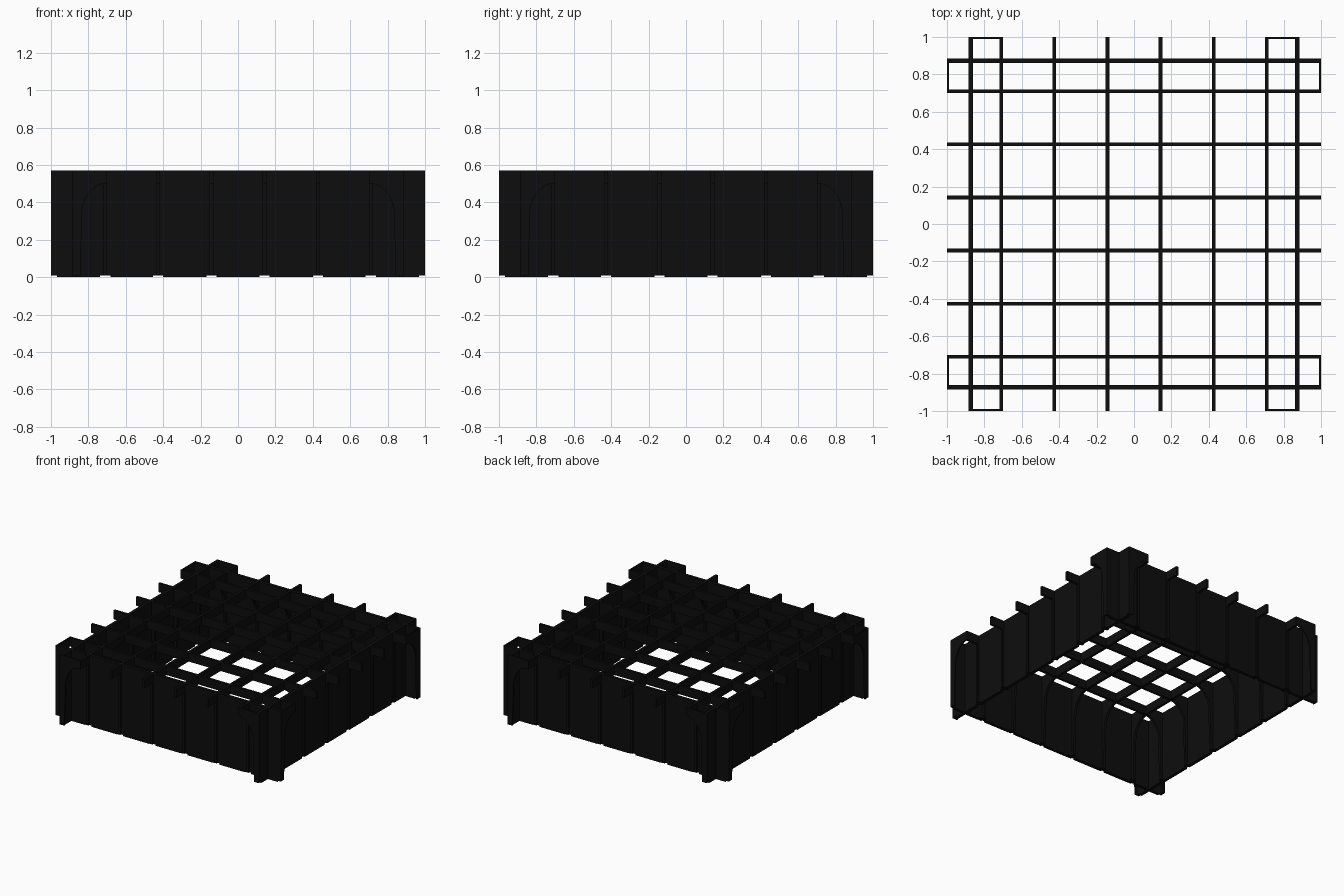
import bpy, bmesh, math
from mathutils import Matrix, Vector

if "Cube" in bpy.data.objects:
    bpy.data.objects.remove(bpy.data.objects["Cube"])

black = bpy.data.materials.new("black_plastic")
black.diffuse_color = (0.004, 0.004, 0.004, 1)
black.use_nodes = True
black.node_tree.nodes["Principled BSDF"].inputs["Base Color"].default_value = black.diffuse_color

RIBS = [-0.71, -0.427, -0.142, 0.142, 0.427, 0.71]
TOP, BAR_Z, BASE = 0.57, 0.50, 0.01


def finish(name, bm):
    bmesh.ops.recalc_face_normals(bm, faces=bm.faces[:])
    me = bpy.data.meshes.new(name)
    bm.to_mesh(me)
    bm.free()
    me.materials.append(black)
    ob = bpy.data.objects.new(name, me)
    bpy.context.collection.objects.link(ob)


def box(bm, lo, hi, rot):
    lo, hi = Vector(lo), Vector(hi)
    m = rot @ Matrix.Translation((lo + hi) / 2) @ Matrix.Diagonal((*(hi - lo), 1))
    bmesh.ops.create_cube(bm, size=1, matrix=m)


def prism(bm, pts, depth, rot):
    """Extrude a closed outline of 3D points along the depth vector."""
    f = bm.faces.new([bm.verts.new(rot @ Vector(p)) for p in pts])
    r = bmesh.ops.extrude_face_region(bm, geom=[f])
    vs = [v for v in r["geom"] if isinstance(v, bmesh.types.BMVert)]
    bmesh.ops.translate(bm, verts=vs, vec=rot.to_3x3() @ Vector(depth))


def bracket(outer):
    """Quarter-arch bracket outline (distance from centre, height)."""
    arc = [(0.71 + 0.125 * math.sin(a), 0.33 + 0.17 * math.cos(a))
           for a in [i * math.pi / 16 for i in range(9)]]
    return arc + [(0.843, BASE), (outer, BASE), (outer, TOP), (0.71, TOP)]


turns = [Matrix.Rotation(k * math.pi / 2, 4, 'Z') for k in range(4)]

# Open lattice: bars in both directions, overhanging the walls
for name, rot in (("lattice_bars_lengthwise", turns[0]), ("lattice_bars_crosswise", turns[1])):
    bm = bmesh.new()
    for x in RIBS:
        box(bm, (x - 0.01, -1, BAR_Z), (x + 0.01, 1, TOP), rot)
    finish(name, bm)

# Four side walls, each standing on short feet between the ribs
walls, feet, fins, lips = (bmesh.new() for _ in range(4))
for rot in turns:
    box(walls, (-1, -0.885, BASE), (1, -0.86, TOP), rot)
    edges = [-0.995] + RIBS + [0.995]
    for a, b in zip(edges, edges[1:]):
        box(feet, (a + 0.027, -0.885, 0), (b - 0.027, -0.86, BASE), rot)
    # Arched fins under each bar, with a shallow outer rib
    for x in RIBS:
        prism(fins, [(x - 0.01, -r, z) for r, z in bracket(0.897)], (0.02, 0, 0), rot)
    # Thin arched lips closing the corner wings
    for s in (-1, 1):
        prism(lips, [(s * r, -1, z) for r, z in bracket(0.87)], (0, 0.01, 0), rot)

finish("side_walls", walls)
finish("wall_feet", feet)
finish("arched_fins", fins)
finish("corner_lips", lips)
